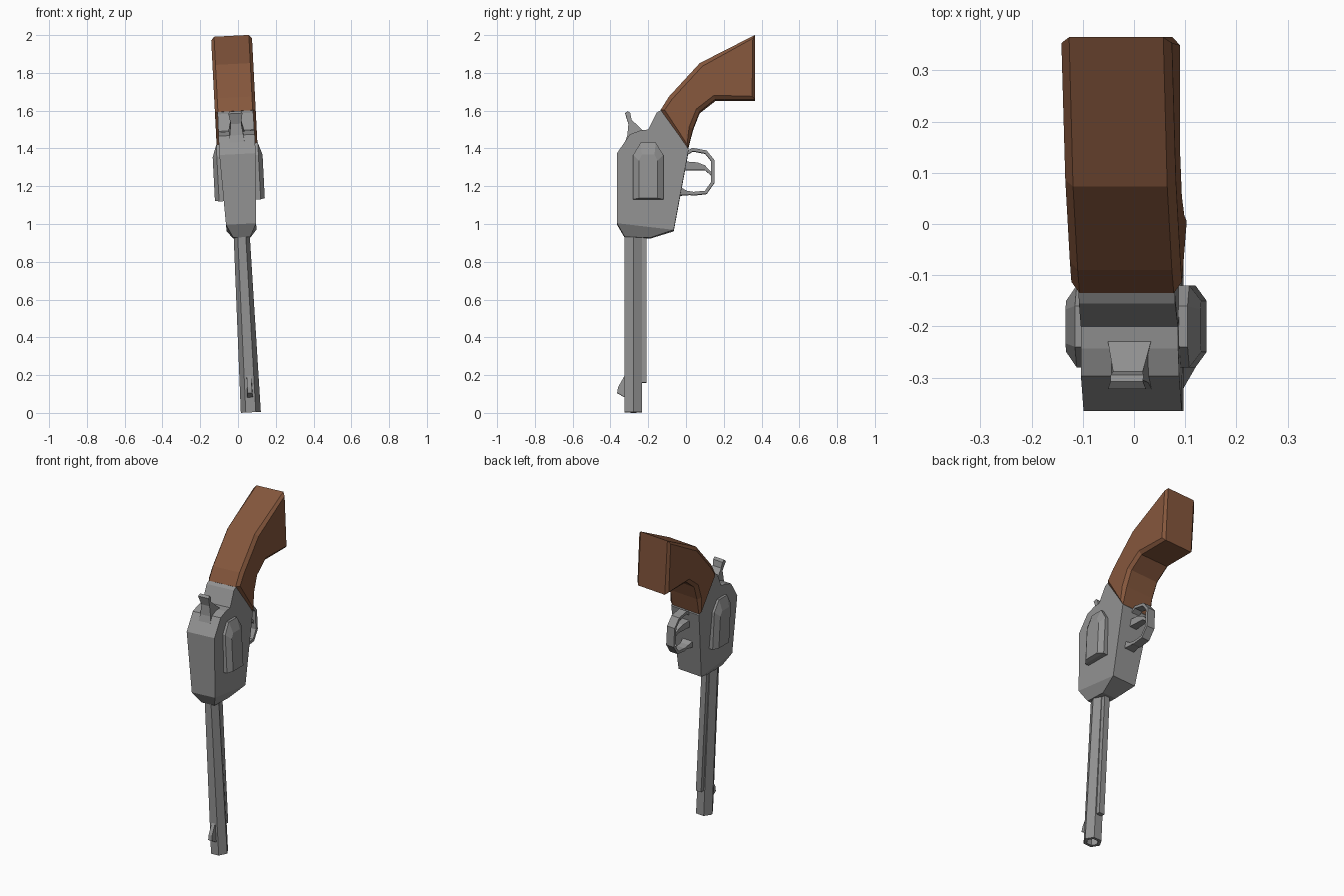
import bpy, bmesh, math
from mathutils import Matrix, Vector


def material(name, rgb):
    m = bpy.data.materials.new(name)
    m.diffuse_color = (*rgb, 1)
    return m


STEEL = material("grey_steel", (0.29, 0.29, 0.29))
WOOD = material("brown_wood", (0.235, 0.095, 0.046))

# The whole model leans slightly sideways
K = 0.0515
LEAN = Matrix(((1, 0, -K, 0.068), (0, 1, 0, 0), (K, 0, 1, 0), (0, 0, 0, 1)))


def finish(name, bm, mat):
    bmesh.ops.recalc_face_normals(bm, faces=bm.faces)
    bm.transform(LEAN)
    me = bpy.data.meshes.new(name)
    bm.to_mesh(me)
    bm.free()
    me.materials.append(mat)
    ob = bpy.data.objects.new(name, me)
    bpy.context.collection.objects.link(ob)


def loft(name, rings, mat=STEEL):
    """Skin a list of point rings and cap both ends."""
    bm = bmesh.new()
    vs = [[bm.verts.new(p) for p in r] for r in rings]
    n = len(rings[0])
    for a, b in zip(vs, vs[1:]):
        for i in range(n):
            j = (i + 1) % n
            bm.faces.new((a[i], a[j], b[j], b[i]))
    bm.faces.new(vs[0])
    bm.faces.new(vs[-1])
    finish(name, bm, mat)


def slab(name, profile, mat=STEEL):
    """Symmetric solid from side-profile points (y, z, half width)."""
    loft(name, [[(s * w, y, z) for y, z, w in profile] for s in (-1, 1)], mat)


def hexagon(r, z, sx=1.0):
    return [(sx * r * math.cos(i * math.pi / 3),
             -0.279 + r * math.sin(i * math.pi / 3), z) for i in range(6)]


# Barrel with hollow muzzle, ejector rod, front sight
loft("barrel", [hexagon(0.053, 0.96, 0.8), hexagon(0.053, 0.003),
                hexagon(0.034, 0.003), hexagon(0.034, 0.08)])
slab("ejector_rod", [(-0.25, 0.16, 0.018), (-0.208, 0.16, 0.018),
                     (-0.208, 0.95, 0.018), (-0.25, 0.95, 0.018)])
slab("front_sight", [(-0.32, 0.08, 0.015), (-0.365, 0.105, 0.013),
                     (-0.36, 0.135, 0.012), (-0.32, 0.205, 0.012)])

# Frame body and tapered nose
slab("frame", [(-0.365, 1.0, 0.08), (-0.065, 0.965, 0.0785), (0.014, 1.39, 0.096),
               (-0.13, 1.6, 0.094), (-0.155, 1.585, 0.094), (-0.2, 1.495, 0.095),
               (-0.243, 1.49, 0.095), (-0.297, 1.47, 0.096), (-0.365, 1.37, 0.096)])
loft("frame_nose", [
    [(-0.08, -0.365, 1.0), (0.08, -0.365, 1.0), (0.0785, -0.065, 0.965), (-0.0785, -0.065, 0.965)],
    [(-0.045, -0.325, 0.93), (0.045, -0.325, 0.93), (0.045, -0.19, 0.925), (-0.045, -0.19, 0.925)]])

# Cylinder bulges on both sides
base = [(-.28, 1.125), (-.12, 1.125), (-.12, 1.36), (-.16, 1.425), (-.24, 1.425), (-.28, 1.36)]
outer = [(-.25, 1.13), (-.15, 1.13), (-.15, 1.33), (-.167, 1.36), (-.233, 1.36), (-.25, 1.33)]
for s, side in ((-1, "left"), (1, "right")):
    loft("cylinder_" + side, [[(s * x, y, z) for y, z in ring]
                              for x, ring in ((0.08, base), (0.11, base), (0.132, outer))])

# Hammer: wide foot, narrow neck, wide spur
slab("hammer", [(-0.33, 1.41, 0.042), (-0.225, 1.44, 0.042), (-0.23, 1.495, 0.042),
                (-0.288, 1.55, 0.029), (-0.295, 1.585, 0.032), (-0.308, 1.597, 0.032),
                (-0.322, 1.585, 0.037), (-0.305, 1.53, 0.028), (-0.31, 1.47, 0.036)])

# Trigger and trigger guard
slab("trigger", [(-0.03, 1.285, 0.025), (0.1, 1.285, 0.018), (0.14, 1.25, 0.01),
                 (0.137, 1.27, 0.01), (0.1, 1.31, 0.018), (0.06, 1.325, 0.022), (-0.03, 1.332, 0.025)])
path = [Vector(p) for p in ((-0.02, 1.36), (0.035, 1.393), (0.105, 1.38), (0.142, 1.335),
                            (0.142, 1.22), (0.105, 1.167), (0.04, 1.16), (-0.05, 1.175))]
rings = []
for i, p in enumerate(path):
    t = (path[min(i + 1, len(path) - 1)] - path[max(i - 1, 0)]).normalized()
    n = Vector((-t.y, t.x)) * 0.009
    a, b = p + n, p - n
    rings.append([(-.026, *a), (.026, *a), (.026, *b), (-.026, *b)])
loft("trigger_guard", rings)
slab("guard_foot", [(-0.04, 1.15, 0.035), (0.035, 1.155, 0.02), (-0.03, 1.195, 0.035)])

# Wooden grip with chamfered sides
bm = bmesh.new()
outline = [(-0.135, 1.598), (-0.09, 1.67), (0.073, 1.847), (0.365, 1.996), (0.365, 1.655),
           (0.155, 1.655), (0.072, 1.59), (0.037, 1.5), (0.01, 1.395)]
left = [bm.verts.new((-0.092, y, z)) for y, z in outline]
right = [bm.verts.new((0.092, y, z)) for y, z in outline]
sides = [bm.faces.new(left), bm.faces.new(right)]
for i in range(len(outline)):
    j = (i + 1) % len(outline)
    bm.faces.new((left[i], left[j], right[j], right[i]))
bmesh.ops.recalc_face_normals(bm, faces=bm.faces)
bmesh.ops.inset_region(bm, faces=sides, thickness=0.022, depth=0.016)
finish("grip", bm, WOOD)
